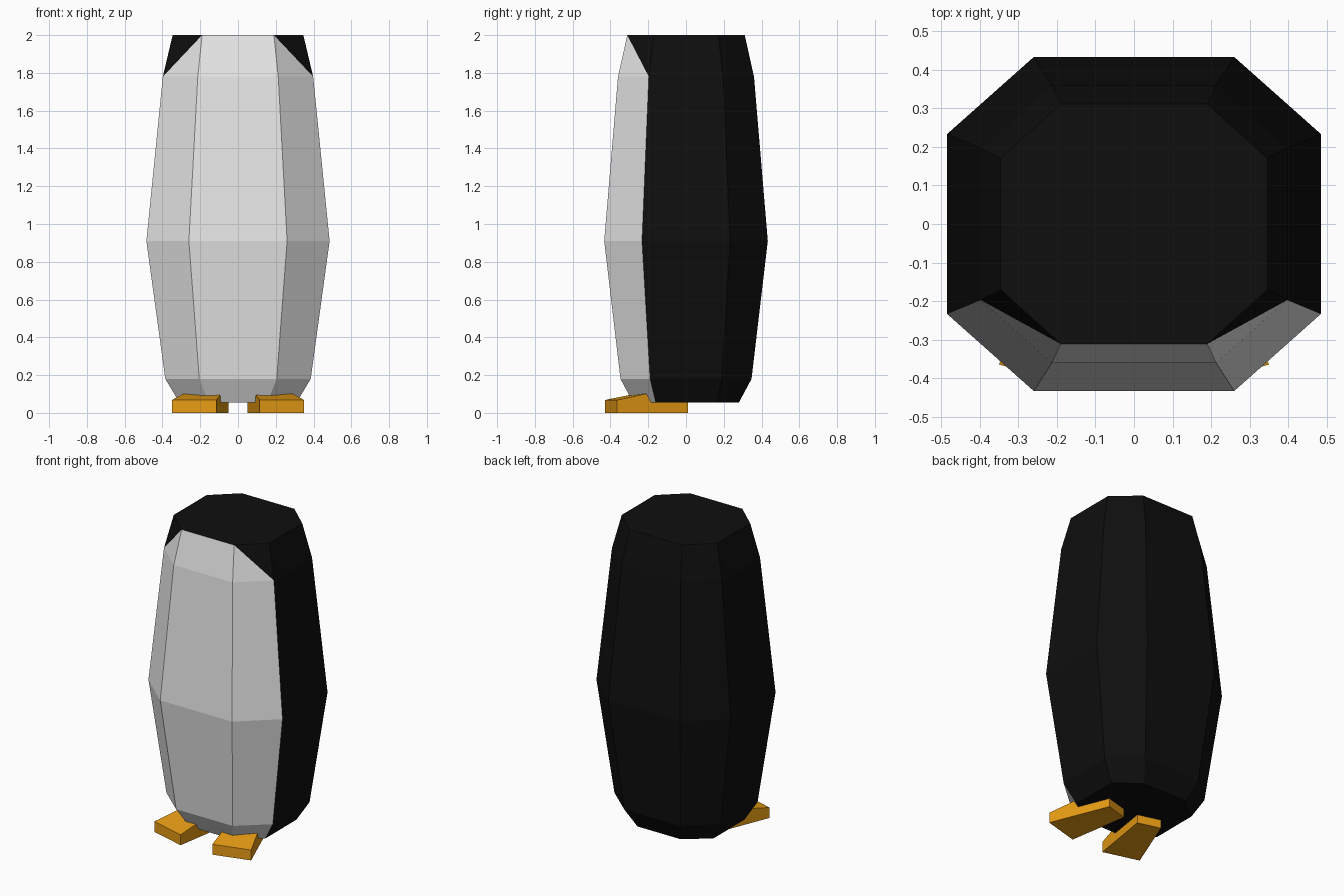
import bpy, bmesh
from mathutils import Vector

if "Cube" in bpy.data.objects:
    bpy.data.objects.remove(bpy.data.objects["Cube"])


def material(name, rgb):
    m = bpy.data.materials.new(name)
    m.diffuse_color = (*rgb, 1)
    m.use_nodes = True
    m.node_tree.nodes["Principled BSDF"].inputs["Base Color"].default_value = m.diffuse_color
    return m


black = material("black feathers", (0.0045, 0.0045, 0.0045))
white = material("white belly", (0.8, 0.8, 0.8))
orange = material("orange feet", (0.8, 0.33, 0.007))


def finish(bm, name, mats):
    bmesh.ops.recalc_face_normals(bm, faces=bm.faces[:])
    me = bpy.data.meshes.new(name)
    bm.to_mesh(me)
    bm.free()
    for m in mats:
        me.materials.append(m)
    ob = bpy.data.objects.new(name, me)
    bpy.context.collection.objects.link(ob)
    return ob


# Body: stacked eight-sided rings (z, inner x, outer x, side y, front y)
rings = [(0.055, 0.155, 0.31, 0.16, 0.28),
         (0.18, 0.205, 0.385, 0.19, 0.347),
         (0.91, 0.26, 0.485, 0.233, 0.433),
         (1.78, 0.213, 0.398, 0.197, 0.36),
         (2.0, 0.19, 0.346, 0.17, 0.311)]
bm = bmesh.new()
loops = []
for z, xi, xo, ys, yf in rings:
    pts = [(-xo, -ys), (-xi, -yf), (xi, -yf), (xo, -ys),
           (xo, ys), (xi, yf), (-xi, yf), (-xo, ys)]
    loops.append([bm.verts.new((x, y, z)) for x, y in pts])
bm.faces.new(loops[0][::-1])
bm.faces.new(loops[-1])
last = len(loops) - 2
for r in range(len(loops) - 1):
    lo, hi = loops[r], loops[r + 1]
    for i in range(8):
        j = (i + 1) % 8
        belly = i < 3
        if r == last and i in (0, 2):
            # White shoulder corner cut diagonally below the black cap
            inner, outer = (j, i) if i == 0 else (i, j)
            f = bm.faces.new((lo[inner], lo[outer], hi[inner]))
            f.material_index = 1
            bm.faces.new((lo[outer], hi[outer], hi[inner]))
        else:
            f = bm.faces.new((lo[i], lo[j], hi[j], hi[i]))
            f.material_index = int(belly)
finish(bm, "body", [black, white])


# Feet: tapered wedges turned outwards, rising towards the heel
def foot(name, side):
    back = Vector((-0.267, 0.964))
    across = Vector((0.964, 0.267))
    toe = Vector((0.2325, -0.397))
    heel = toe + back * 0.402
    outline = [toe - across * 0.122, toe + across * 0.122,
               heel + across * 0.077, heel - across * 0.077]
    tops = [0.068, 0.068, 0.15, 0.15]
    bm = bmesh.new()
    low = [bm.verts.new((side * p.x, p.y, 0)) for p in outline]
    high = [bm.verts.new((side * p.x, p.y, h)) for p, h in zip(outline, tops)]
    bm.faces.new(low)
    bm.faces.new(high)
    for i in range(4):
        j = (i + 1) % 4
        bm.faces.new((low[i], low[j], high[j], high[i]))
    finish(bm, name, [orange])


foot("right_foot", 1)
foot("left_foot", -1)
